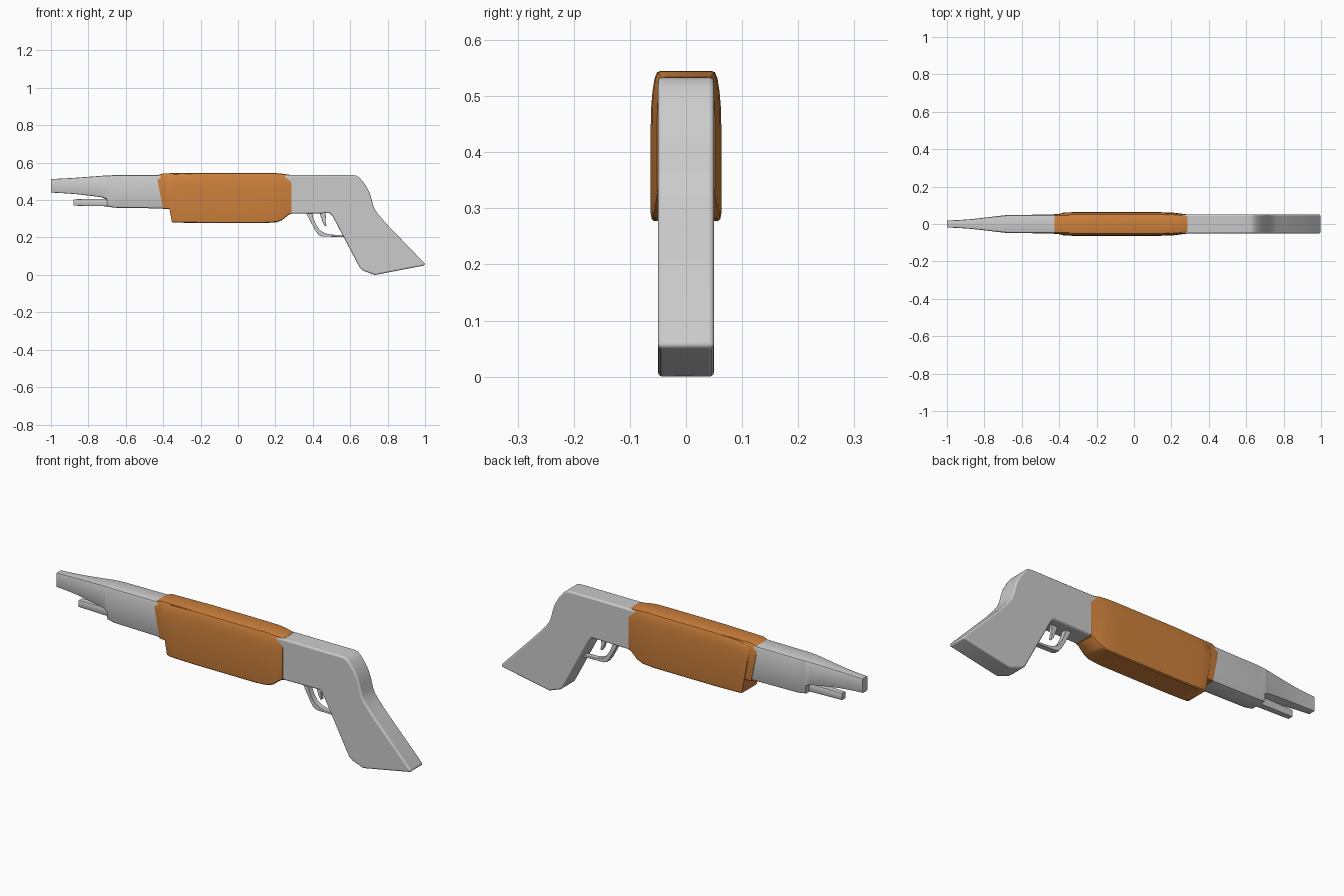
import bpy, bmesh

orange = bpy.data.materials.new("orange")
orange.diffuse_color = (0.62, 0.22, 0.045, 1)

# Half cross-sections: (fraction of half width, fraction of height), top to bottom
BOX = [(0.8, 1), (0.93, 0.985), (1, 0.94), (1, 0.06), (0.93, 0.015), (0.8, 0)]
GRIP = [(0.72, 1), (0.82, 0.99), (0.89, 0.95), (0.95, 0.86), (0.985, 0.76),
        (1, 0.62), (1, 0.05), (0.97, 0.015), (0.9, 0)]


def finish(name, bm, mat=None, bevel=0, angle=35):
    bmesh.ops.recalc_face_normals(bm, faces=bm.faces)
    mesh = bpy.data.meshes.new(name)
    bm.to_mesh(mesh)
    bm.free()
    ob = bpy.data.objects.new(name, mesh)
    bpy.context.collection.objects.link(ob)
    if mat:
        mesh.materials.append(mat)
    if bevel:
        mod = ob.modifiers.new("bevel", 'BEVEL')
        mod.width, mod.segments = bevel, 3
        mod.limit_method, mod.angle_limit = 'ANGLE', 0.87
    bpy.ops.object.select_all(action='DESELECT')
    ob.select_set(True)
    bpy.context.view_layer.objects.active = ob
    bpy.ops.object.shade_smooth_by_angle(angle=angle * 0.01745)
    return ob


def loft(name, stations, section, mat=None):
    """stations: (x, z_bottom, z_top, half_width, x shift per unit height)"""
    bm = bmesh.new()
    rings = []
    outline = section + [(-u, v) for u, v in reversed(section)]
    for x, zb, zt, hw, lean in stations:
        rings.append([bm.verts.new((x + lean * v * (zt - zb), u * hw, zb + v * (zt - zb)))
                      for u, v in outline])
    n = len(outline)
    for a, b in zip(rings, rings[1:]):
        for i in range(n):
            j = (i + 1) % n
            bm.faces.new((a[i], a[j], b[j], b[i]))
    bm.faces.new(rings[0])
    bm.faces.new(rings[-1])
    return finish(name, bm, mat)


def slab(name, profile, hw, bevel):
    """extrude an (x, z) outline symmetrically across y"""
    bm = bmesh.new()
    face = bm.faces.new([bm.verts.new((x, -hw, z)) for x, z in profile])
    ext = bmesh.ops.extrude_face_region(bm, geom=[face])
    verts = [g for g in ext['geom'] if isinstance(g, bmesh.types.BMVert)]
    bmesh.ops.translate(bm, verts=verts, vec=(0, 2 * hw, 0))
    return finish(name, bm, bevel=bevel)


# Barrel flowing into the receiver
loft("barrel", [
    (-1.0, 0.440, 0.512, 0.019, 0), (-0.94, 0.437, 0.515, 0.021, 0),
    (-0.87, 0.432, 0.519, 0.026, 0), (-0.79, 0.423, 0.525, 0.035, 0),
    (-0.725, 0.414, 0.530, 0.043, 0), (-0.705, 0.406, 0.531, 0.045, 0),
    (-0.70, 0.392, 0.532, 0.046, 0), (-0.699, 0.365, 0.532, 0.046, 0),
    (-0.66, 0.359, 0.533, 0.049, 0), (-0.40, 0.355, 0.534, 0.050, 0),
    (0.20, 0.340, 0.533, 0.050, 0)], BOX)

# Small tube below the barrel
loft("magazine_tube", [
    (-0.88, 0.370, 0.404, 0.014, 0), (-0.72, 0.367, 0.407, 0.016, 0),
    (-0.66, 0.365, 0.410, 0.020, 0)], BOX)

# Rear receiver and stock
slab("stock", [
    (0.15, 0.533), (0.62, 0.533), (0.637, 0.529), (0.655, 0.514), (0.68, 0.482),
    (0.70, 0.447), (0.713, 0.410), (0.723, 0.370), (0.735, 0.343), (0.757, 0.315),
    (0.80, 0.266), (0.995, 0.064), (1.0, 0.054), (0.99, 0.049), (0.745, 0.002),
    (0.73, 0.0), (0.67, 0.022), (0.652, 0.037), (0.505, 0.315), (0.49, 0.330),
    (0.15, 0.325)], 0.05, 0.008)

# Orange sleeve wrapped round the receiver
loft("forend_sleeve", [
    (-0.400, 0.351, 0.530, 0.053, -0.2), (-0.362, 0.351, 0.543, 0.056, -0.2),
    (-0.20, 0.351, 0.545, 0.060, 0), (0.19, 0.345, 0.545, 0.060, 0),
    (0.285, 0.325, 0.534, 0.0515, 0)], GRIP, orange)

# Deep orange hand grip
loft("forend_grip", [
    (-0.354, 0.283, 0.505, 0.060, -0.18), (-0.345, 0.280, 0.525, 0.062, -0.17),
    (-0.31, 0.279, 0.540, 0.063, -0.1), (-0.20, 0.277, 0.545, 0.063, 0),
    (0.14, 0.277, 0.545, 0.063, 0), (0.205, 0.281, 0.544, 0.061, 0),
    (0.235, 0.292, 0.541, 0.058, 0), (0.270, 0.320, 0.536, 0.053, 0),
    (0.282, 0.326, 0.534, 0.0515, 0)], GRIP, orange)

# Trigger guard
slab("trigger_guard", [
    (0.362, 0.335), (0.385, 0.290), (0.415, 0.235), (0.432, 0.212), (0.45, 0.205),
    (0.57, 0.202), (0.56, 0.213), (0.50, 0.215), (0.465, 0.222), (0.437, 0.240),
    (0.418, 0.268), (0.402, 0.305), (0.396, 0.335)], 0.014, 0.002)

# Curved trigger
slab("trigger", [
    (0.435, 0.335), (0.447, 0.300), (0.455, 0.275), (0.467, 0.258), (0.473, 0.264),
    (0.468, 0.290), (0.472, 0.335)], 0.008, 0.002)
